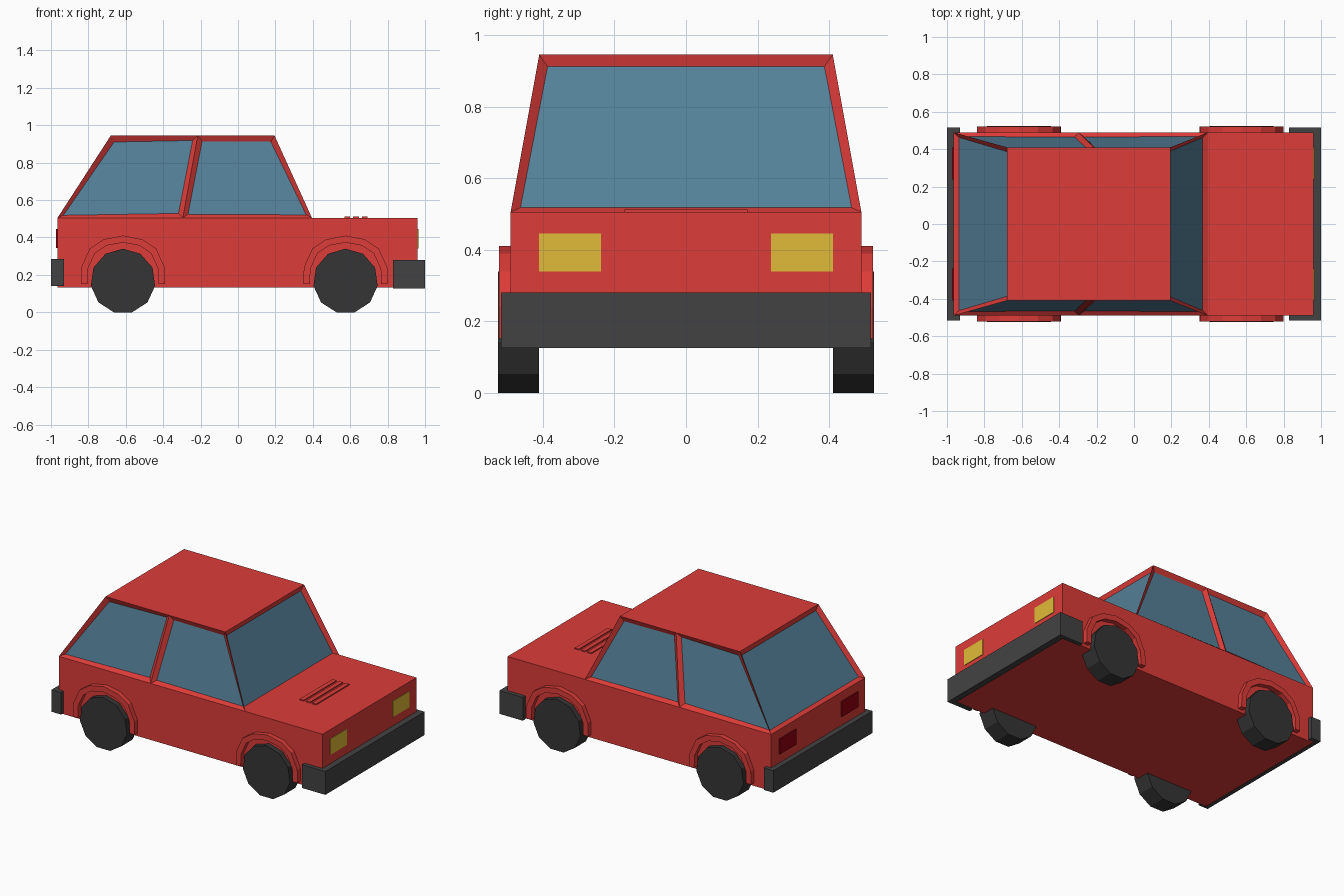
import bpy, bmesh, math
from mathutils import Vector

if "Cube" in bpy.data.objects:
    bpy.data.objects.remove(bpy.data.objects["Cube"])


def material(name, rgb):
    m = bpy.data.materials.new(name)
    m.diffuse_color = (*rgb, 1)
    m.use_nodes = True
    m.node_tree.nodes["Principled BSDF"].inputs["Base Color"].default_value = m.diffuse_color
    return m


RED = material("red paint", (0.72, 0.045, 0.04))
GLASS = material("window glass", (0.09, 0.22, 0.32))
RUBBER = material("tyre rubber", (0.035, 0.035, 0.035))
TRIM = material("dark trim", (0.055, 0.055, 0.055))
YELLOW = material("headlight yellow", (0.75, 0.5, 0.04))
LAMP_RED = material("tail lamp red", (0.3, 0.0, 0.005))


def finish(name, bm, *mats):
    bmesh.ops.recalc_face_normals(bm, faces=bm.faces)
    mesh = bpy.data.meshes.new(name)
    bm.to_mesh(mesh)
    bm.free()
    for m in mats:
        mesh.materials.append(m)
    obj = bpy.data.objects.new(name, mesh)
    bpy.context.collection.objects.link(obj)
    return obj


def prism(name, points, offset, mat):
    """Extrude a planar 3D outline by an offset vector."""
    bm = bmesh.new()
    face = bm.faces.new([bm.verts.new(p) for p in points])
    ext = bmesh.ops.extrude_face_region(bm, geom=[face], use_keep_orig=True)
    verts = [g for g in ext["geom"] if isinstance(g, bmesh.types.BMVert)]
    bmesh.ops.translate(bm, verts=verts, vec=Vector(offset))
    return finish(name, bm, mat)


def box(name, x0, x1, y0, y1, z0, z1, mat):
    return prism(name, [(x0, y0, z0), (x1, y0, z0), (x1, y1, z0), (x0, y1, z0)],
                 (0, 0, z1 - z0), mat)


# Lower body
box("body", -0.965, 0.96, -0.49, 0.49, 0.132, 0.505, RED)

# Cabin: tapered frame, each side split at the pillar, windows inset
bm = bmesh.new()
rings = []
for z, y, xs in ((0.505, 0.49, (-0.965, -0.295, 0.395)),
                 (0.945, 0.41, (-0.68, -0.215, 0.195))):
    rings.append([bm.verts.new((x, -y, z)) for x in xs] +
                 [bm.verts.new((x, y, z)) for x in reversed(xs)])
low, top = rings
bm.faces.new(top)
panes = [bm.faces.new((low[i], low[(i + 1) % 6], top[(i + 1) % 6], top[i]))
         for i in range(6)]
bm.normal_update()
bmesh.ops.inset_individual(bm, faces=panes, thickness=0.036, depth=-0.02)
for f in panes:
    f.material_index = 1
finish("cabin", bm, RED, GLASS)

# Wheels and arch flares
ARCH = [(0.225, 0.152), (0.223, 0.24), (0.178, 0.34), (0.103, 0.39)]
INNER = [(0.19, 0.152), (0.188, 0.232), (0.15, 0.315), (0.088, 0.357)]


def arch_line(half, peak):
    return half + [(0, peak)] + [(-x, z) for x, z in reversed(half)]


for end, cx in (("rear", -0.615), ("front", 0.575)):
    for side, s in (("right", -1), ("left", 1)):
        R = 0.1735
        tyre = [(cx + R * math.sin(i * math.tau / 11), s * 0.41,
                 0.17 - 0.0035 + R * math.cos(i * math.tau / 11)) for i in range(11)]
        prism(f"{end}_{side}_wheel", tyre, (0, s * 0.115, 0), RUBBER)

        bm = bmesh.new()
        loops = [[bm.verts.new((cx + x, s * y, z)) for x, z in line]
                 for line, y in ((arch_line(ARCH, 0.41), 0.48),
                                 (arch_line(ARCH, 0.41), 0.522),
                                 (arch_line(INNER, 0.373), 0.522),
                                 (arch_line(INNER, 0.373), 0.48))]
        for k in range(4):
            a, b = loops[k], loops[(k + 1) % 4]
            for i in range(len(a) - 1):
                bm.faces.new((a[i], a[i + 1], b[i + 1], b[i]))
        for i in (0, -1):
            bm.faces.new([lp[i] for lp in loops])
        finish(f"{end}_{side}_wheel_arch", bm, RED)


# Wrap-around bumpers
def bumper(name, tip, back, inner, z0, z1):
    outline = [(tip, -0.517), (tip, 0.517), (back, 0.517), (back, 0.489),
               (inner, 0.489), (inner, -0.489), (back, -0.489), (back, -0.517)]
    prism(name, [(x, y, z0) for x, y in outline], (0, 0, z1 - z0), TRIM)


bumper("front_bumper", 1.0, 0.83, 0.959, 0.126, 0.28)
bumper("rear_bumper", -1.0, -0.93, -0.964, 0.14, 0.285)

# Lamps
for side, s in (("right", -1), ("left", 1)):
    y0, y1 = sorted((s * 0.238, s * 0.41))
    box(f"{side}_headlight", 0.94, 0.964, y0, y1, 0.34, 0.445, YELLOW)
    box(f"{side}_tail_lamp", -0.973, -0.94, y0, y1, 0.345, 0.445, LAMP_RED)

# Hood vent slats
for i in range(3):
    x = 0.57 + i * 0.046
    box(f"hood_vent_{i + 1}", x, x + 0.03, -0.172, 0.172, 0.5, 0.512, RED)
